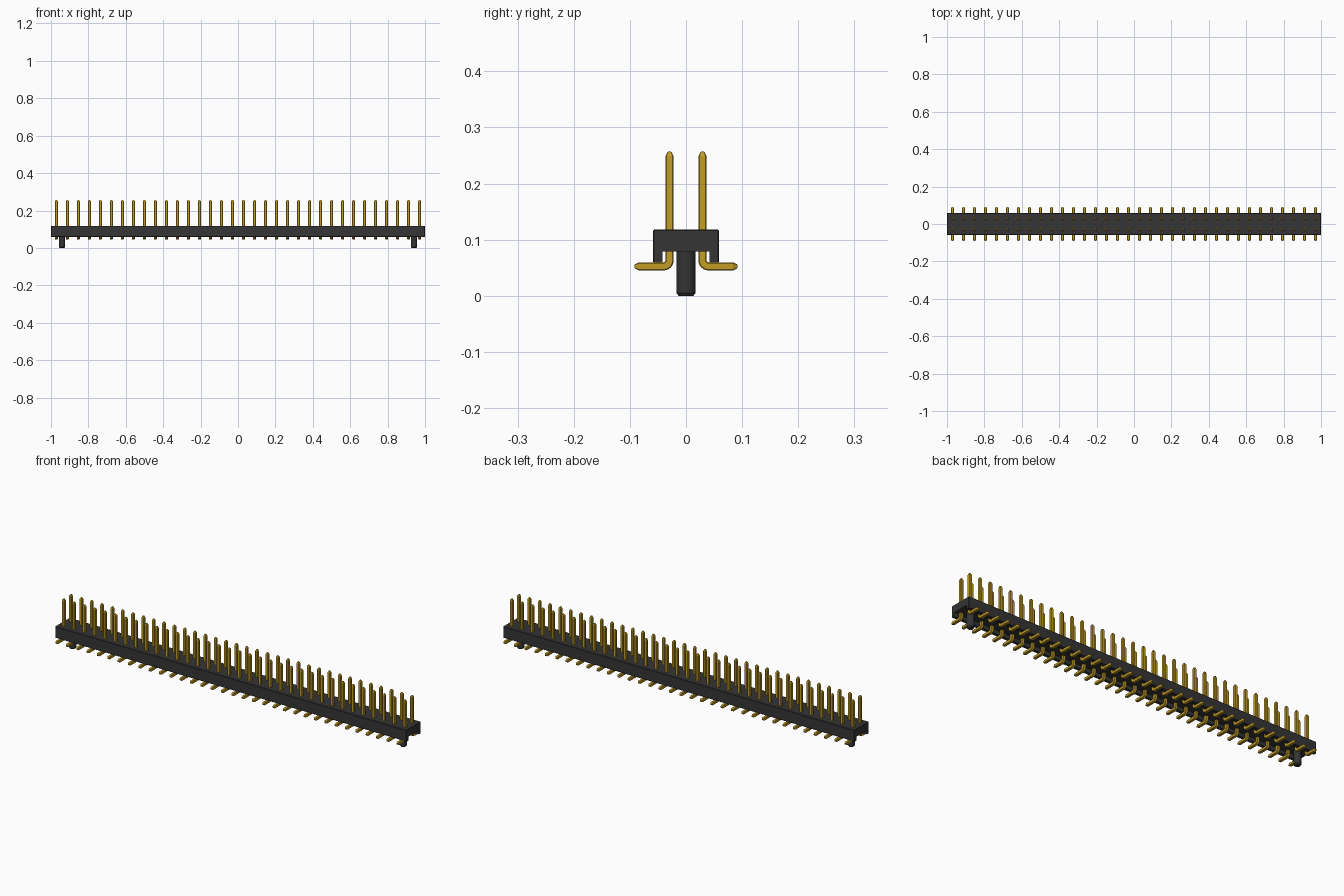
import bpy, bmesh, math
from mathutils import Vector

cube = bpy.data.objects.get("Cube")
if cube:
    bpy.data.objects.remove(cube)

COLUMNS = 34
PITCH = 2 / COLUMNS
HALF = PITCH / 2


def material(name, rgb):
    m = bpy.data.materials.new(name)
    m.use_nodes = True
    m.diffuse_color = (*rgb, 1)
    m.node_tree.nodes["Principled BSDF"].inputs["Base Color"].default_value = (*rgb, 1)
    return m


black = material("black plastic", (0.035, 0.035, 0.035))
gold = material("gold plating", (0.55, 0.34, 0.018))


def finish(name, bm, mat):
    bmesh.ops.recalc_face_normals(bm, faces=bm.faces)
    me = bpy.data.meshes.new(name)
    bm.to_mesh(me)
    bm.free()
    me.materials.append(mat)
    ob = bpy.data.objects.new(name, me)
    bpy.context.collection.objects.link(ob)
    return ob


def loft(rings):
    """Skin a list of equal-length closed rings and cap both ends."""
    bm = bmesh.new()
    vs = [[bm.verts.new(p) for p in r] for r in rings]
    n = len(vs[0])
    for a, b in zip(vs, vs[1:]):
        for i in range(n):
            j = (i + 1) % n
            bm.faces.new((a[i], a[j], b[j], b[i]))
    bm.faces.new(vs[0])
    bm.faces.new(vs[-1])
    return bm


# Housing: channel section running the full length, open below and at the ends
W, WALL = 0.0588, 0.042
TOP, CEIL, SKIRT = 0.118, 0.079, 0.059
section = [(-W, SKIRT), (-W, TOP), (W, TOP), (W, SKIRT),
           (WALL, SKIRT), (WALL, CEIL), (-WALL, CEIL), (-WALL, SKIRT)]
bm = loft([[(x, y, z) for y, z in section] for x in (-1, 1)])
# Slightly chamfered upright corners
corners = [e for e in bm.edges
           if all(abs(abs(v.co.x) - 1) < 1e-4 and abs(abs(v.co.y) - W) < 1e-4 for v in e.verts)]
bmesh.ops.bevel(bm, geom=corners, offset=0.002, segments=1, affect='EDGES')
finish("housing", bm, black)

# Contact pin: chamfered square wire, bent outwards into a flat solder tail
H, C, R = 0.0073, 0.0018, 0.0105
TAIL_Z = 0.0525
outline = [(H, H - C), (H - C, H), (C - H, H), (-H, H - C),
           (-H, C - H), (C - H, -H), (H - C, -H), (H, C - H)]
# Each station: y, z, turn angle (0 = down, 90 = outwards), scale
path = [(HALF, 0.257, 0, 0.4), (HALF, 0.249, 0, 1)]
for k in range(7):
    a = math.radians(15 * k)
    path.append((HALF + R * (1 - math.cos(a)), TAIL_Z + R * (1 - math.sin(a)), a, 1))
path += [(0.084, TAIL_Z, math.pi / 2, 1), (0.092, TAIL_Z, math.pi / 2, 0.4)]
first_x = -1 + HALF
rings = []
for y, z, a, s in path:
    side = Vector((0, math.cos(a), math.sin(a)))
    rings.append([Vector((first_x + u * s, y, z)) + side * v * s for u, v in outline])
pins = finish("contact_pins", loft(rings), gold)
row = pins.modifiers.new("columns", 'ARRAY')
row.count = COLUMNS
row.use_relative_offset = False
row.use_constant_offset = True
row.constant_offset_displace = (PITCH, 0, 0)
mirror = pins.modifiers.new("second row", 'MIRROR')
mirror.use_axis = (False, True, False)

# Locating pegs: round posts with a chamfered foot, between the end columns
for name, x in (("left_peg", 1 - PITCH), ("right_peg", PITCH - 1)):
    profile = [(0.013, 0), (0.017, 0.005), (0.017, CEIL + 0.005)]
    peg = finish(name, loft([[(x + r * math.cos(t * math.tau / 32), r * math.sin(t * math.tau / 32), z)
                              for t in range(32)] for r, z in profile]), black)
    bpy.ops.object.select_all(action='DESELECT')
    peg.select_set(True)
    bpy.context.view_layer.objects.active = peg
    bpy.ops.object.shade_smooth_by_angle(angle=math.radians(30))
